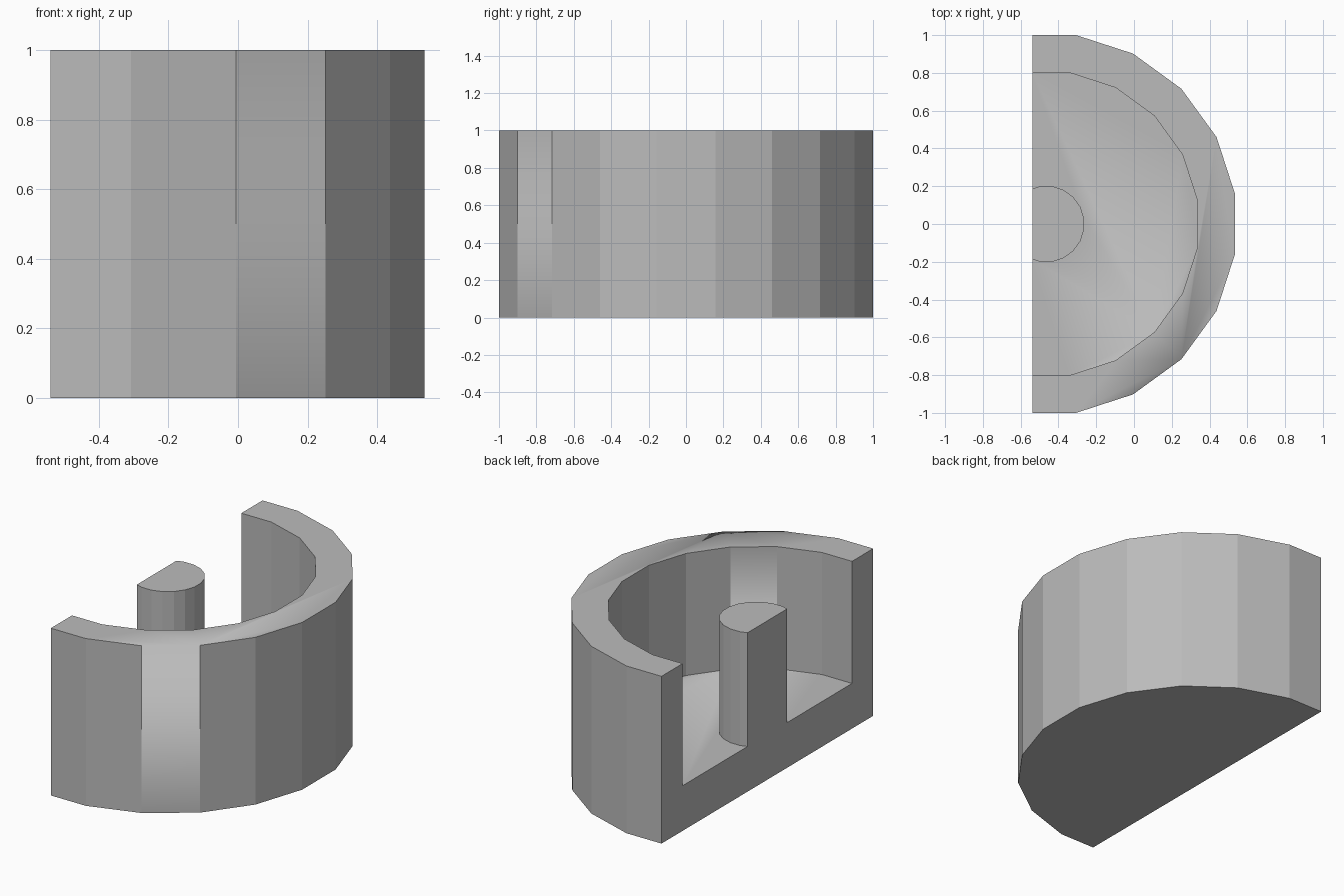
import bpy, bmesh
from math import sin, cos, radians

if "Cube" in bpy.data.objects:
    bpy.data.objects.remove(bpy.data.objects["Cube"], do_unlink=True)

AXIS_X = -0.465      # axis of the rings
CUT_X = -0.538       # plane where the rings are sliced
FLOOR_Z = 0.27
POST_Z = 0.95
SIDES = 20
STEP = 360 / SIDES


def sliced_ring(flat_radius):
    """Points of a 20-sided ring from the -y cut end round to the +y cut end."""
    radius = flat_radius / cos(radians(STEP / 2))
    ring = [(AXIS_X + radius * cos(radians(a)), radius * sin(radians(a)))
            for a in (STEP * (i + 0.5) for i in range(-SIDES // 2, SIDES // 2))]
    points = []
    for (x0, y0), (x1, y1) in zip(ring, ring[1:]):
        if (x0 < CUT_X) != (x1 < CUT_X):
            t = (CUT_X - x0) / (x1 - x0)
            points.append((CUT_X, y0 + t * (y1 - y0)))
        if x1 >= CUT_X:
            points.append((x1, y1))
    return points


bm = bmesh.new()


def level(points, z):
    return [bm.verts.new((x, y, z)) for x, y in points]


def wall(low, high):
    for i in range(len(low) - 1):
        bm.faces.new((low[i], low[i + 1], high[i + 1], high[i]))


outer, inner, post = (sliced_ring(r) for r in (1.0, 0.8, 0.2))
outer_low, outer_high = level(outer, 0), level(outer, 1)
inner_low, inner_high = level(inner, FLOOR_Z), level(inner, 1)
post_low, post_high = level(post, FLOOR_Z), level(post, POST_Z)

# Outer wall, inner wall and centre post
wall(outer_low, outer_high)
wall(inner_low, inner_high)
wall(post_low, post_high)

# Underside, rim, floor and post cap
bm.faces.new(outer_low)
bm.faces.new(outer_high + inner_high[::-1])
bm.faces.new(inner_low + post_low[::-1])
bm.faces.new(post_high)

# Flat sliced face
rings = [outer_low, outer_high, inner_high, inner_low, post_low, post_high]
bm.faces.new([r[0] for r in rings] + [r[-1] for r in rings[::-1]])
bmesh.ops.recalc_face_normals(bm, faces=bm.faces)


# Crisp edges everywhere, except the softened rim and floor edge of one facet
def facet_edge(ring):
    ends = sorted(ring, key=lambda v: abs(v.co.x - AXIS_X + v.co.y))
    start = min((i for i in range(len(ring) - 1)),
                key=lambda i: abs((ring[i].co.x + ring[i + 1].co.x) / 2 - AXIS_X
                                  - cos(radians(3 * STEP))
                                  * ((ends[0].co.x - AXIS_X) ** 2 + ends[0].co.y ** 2) ** 0.5)
                + (ring[i].co.y > 0) * 9)
    return bm.edges.get((ring[start], ring[start + 1]))


for face in bm.faces:
    face.smooth = True
soft = {facet_edge(outer_high), facet_edge(inner_low)}
for edge in bm.edges:
    edge.smooth = edge in soft

mesh = bpy.data.meshes.new("half_round_cup_with_post")
bm.to_mesh(mesh)
bm.free()
cup = bpy.data.objects.new("half_round_cup_with_post", mesh)
bpy.context.collection.objects.link(cup)

# Single grey colour
grey = bpy.data.materials.new("mid_grey")
grey.use_nodes = True
colour = (0.5, 0.5, 0.5, 1)
grey.diffuse_color = colour
grey.node_tree.nodes["Principled BSDF"].inputs["Base Color"].default_value = colour
mesh.materials.append(grey)
